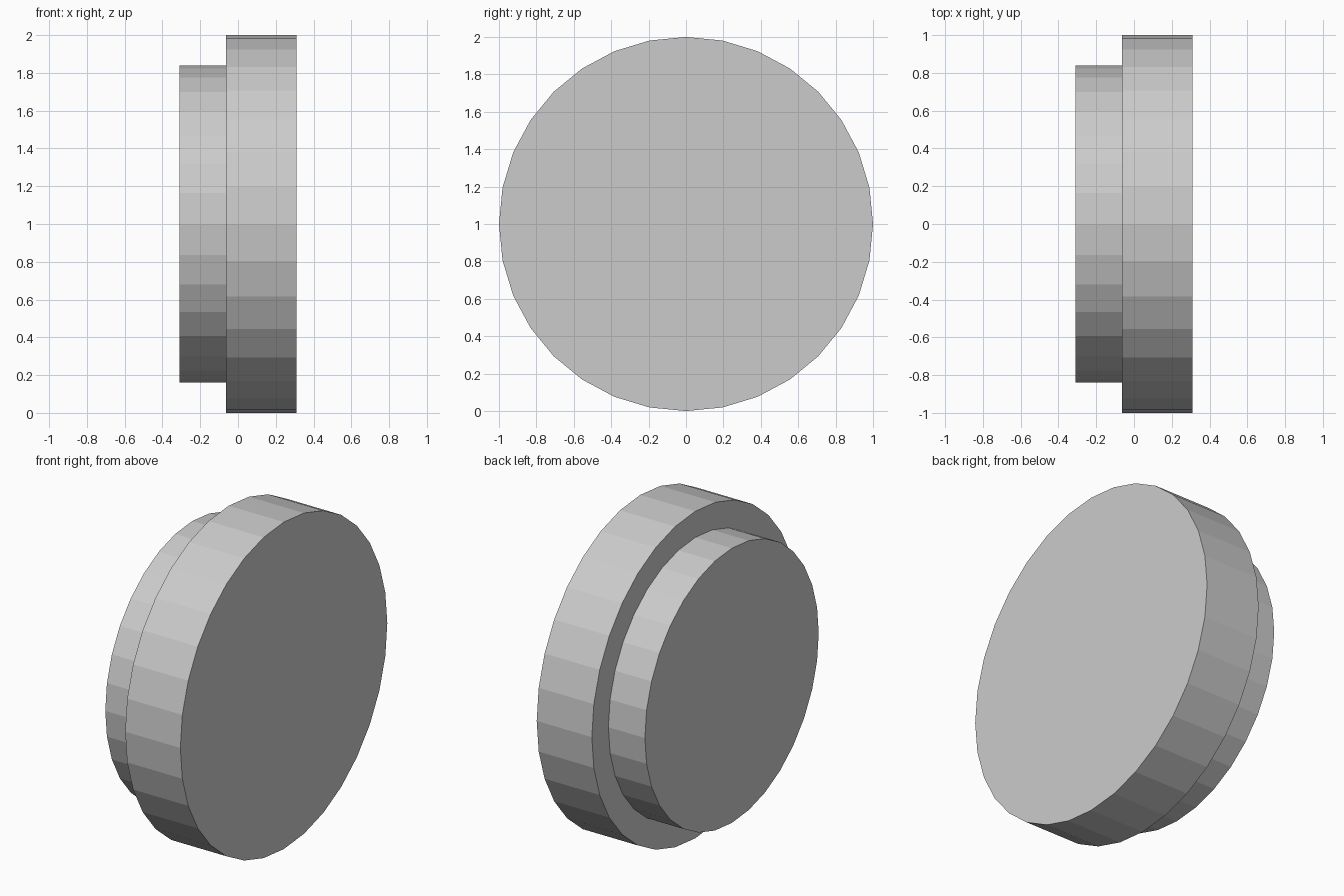
import bpy, bmesh
from math import sin, cos, pi

if "Cube" in bpy.data.objects:
    bpy.data.objects.remove(bpy.data.objects["Cube"])

SIDES = 32

# Stepped profile as (x, radius), turned around the x axis
PROFILE = [(-0.31, 0.84), (-0.063, 0.84), (-0.063, 1.0), (0.31, 1.0)]

bm = bmesh.new()
rings = []
for x, r in PROFILE:
    rings.append([bm.verts.new((x, r * sin(2 * pi * i / SIDES), r * cos(2 * pi * i / SIDES)))
                  for i in range(SIDES)])

# Side walls and the step between the two discs
for a, b in zip(rings, rings[1:]):
    for i in range(SIDES):
        j = (i + 1) % SIDES
        bm.faces.new((a[i], a[j], b[j], b[i]))

# Flat end caps
bm.faces.new(rings[0])
bm.faces.new(rings[-1])
bmesh.ops.recalc_face_normals(bm, faces=bm.faces[:])

mesh = bpy.data.meshes.new("stepped_disc")
bm.to_mesh(mesh)
bm.free()

disc = bpy.data.objects.new("stepped_disc", mesh)
disc.location.z = 1.0
bpy.context.collection.objects.link(disc)
